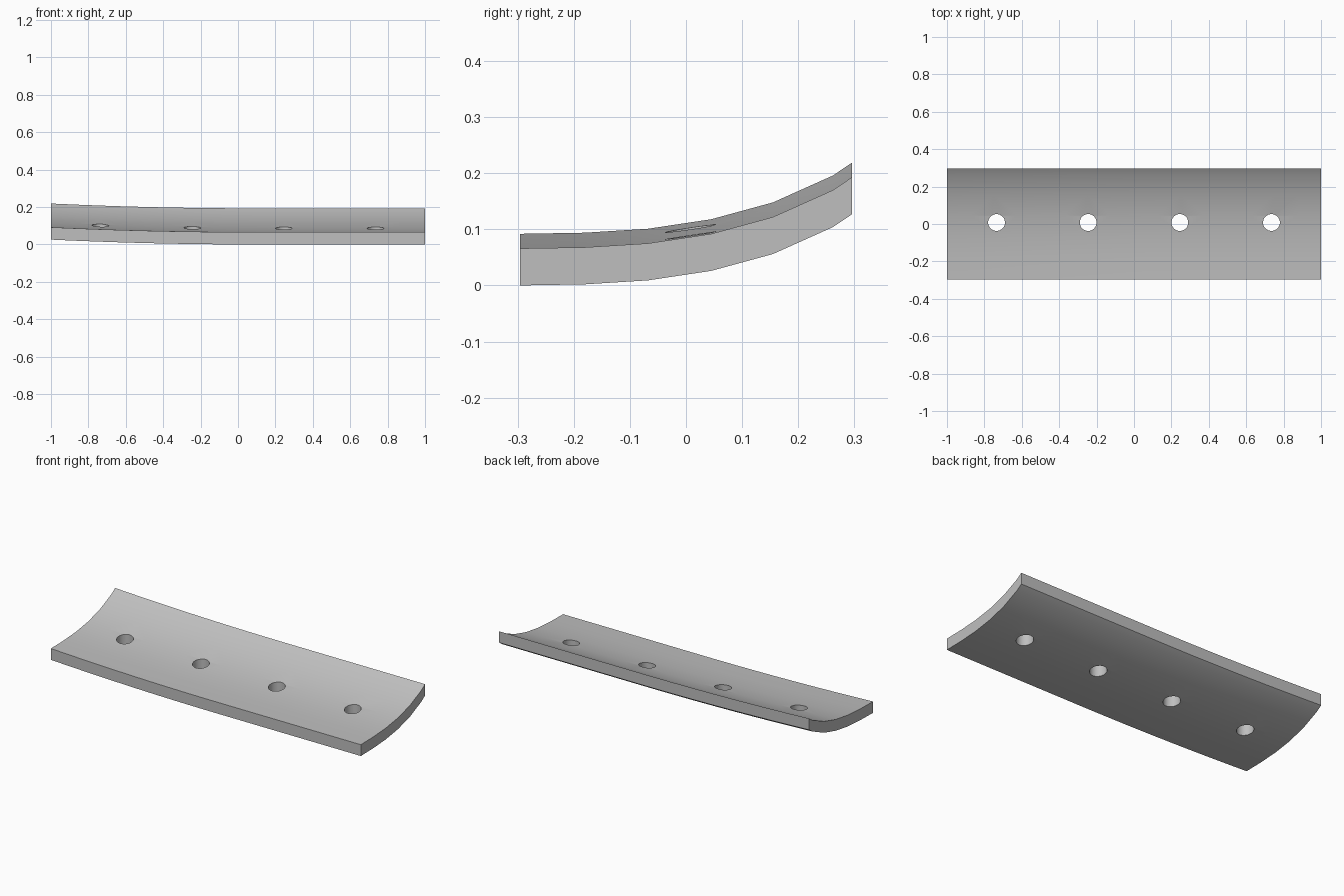
import bpy
import bmesh

if "Cube" in bpy.data.objects:
    bpy.data.objects.remove(bpy.data.objects["Cube"], do_unlink=True)

# Grey metal
metal = bpy.data.materials.new("grey metal")
metal.use_nodes = True
colour = (0.52, 0.52, 0.52, 1)
metal.diffuse_color = colour
metal.node_tree.nodes["Principled BSDF"].inputs["Base Color"].default_value = colour

# Cross-section of the underside (y, z), rising toward the back
profile = [(-0.296, 0.0), (-0.18, 0.002), (-0.068, 0.009), (0.045, 0.026),
           (0.155, 0.056), (0.262, 0.104), (0.296, 0.127)]
THICKNESS = 0.066
STEPS = 16


def lift(x):
    """Gentle lengthwise upsweep toward the right end."""
    return 0.026 * (max(0.0, 0.1 - x) / 1.1) ** 2


# Curved plate: closed cross-section swept along x
bm = bmesh.new()
loop = profile + [(y, z + THICKNESS) for y, z in reversed(profile)]
rings = []
for i in range(STEPS + 1):
    x = -1 + 2 * i / STEPS
    rings.append([bm.verts.new((x, y, z + lift(x))) for y, z in loop])
for a, b in zip(rings, rings[1:]):
    for j in range(len(loop)):
        k = (j + 1) % len(loop)
        bm.faces.new((a[j], a[k], b[k], b[j]))
bm.faces.new(rings[0])
bm.faces.new(rings[-1])
bmesh.ops.recalc_face_normals(bm, faces=bm.faces)
mesh = bpy.data.meshes.new("curved_plate")
bm.to_mesh(mesh)
bm.free()
plate = bpy.data.objects.new("curved_plate", mesh)
bpy.context.collection.objects.link(plate)
mesh.materials.append(metal)

# Four vertical bolt holes
cutters = []
for x in (-0.735, -0.245, 0.245, 0.735):
    bpy.ops.mesh.primitive_cylinder_add(vertices=32, radius=0.045, depth=0.6,
                                        location=(x, 0.008, 0.1))
    cutter = bpy.context.object
    cutter.name = "hole_cutter"
    cutter.hide_render = True
    cutter.data.materials.append(metal)
    cutters.append(cutter)
    cut = plate.modifiers.new("bolt_hole", "BOOLEAN")
    cut.operation = "DIFFERENCE"
    cut.solver = "EXACT"
    cut.object = cutter

bpy.ops.object.select_all(action="DESELECT")
plate.select_set(True)
bpy.context.view_layer.objects.active = plate
for name in [m.name for m in plate.modifiers]:
    bpy.ops.object.modifier_apply(modifier=name)
for cutter in cutters:
    bpy.data.objects.remove(cutter, do_unlink=True)

# Smooth curved surfaces, sharp rims and ends
bpy.ops.object.shade_smooth_by_angle(angle=0.6)
